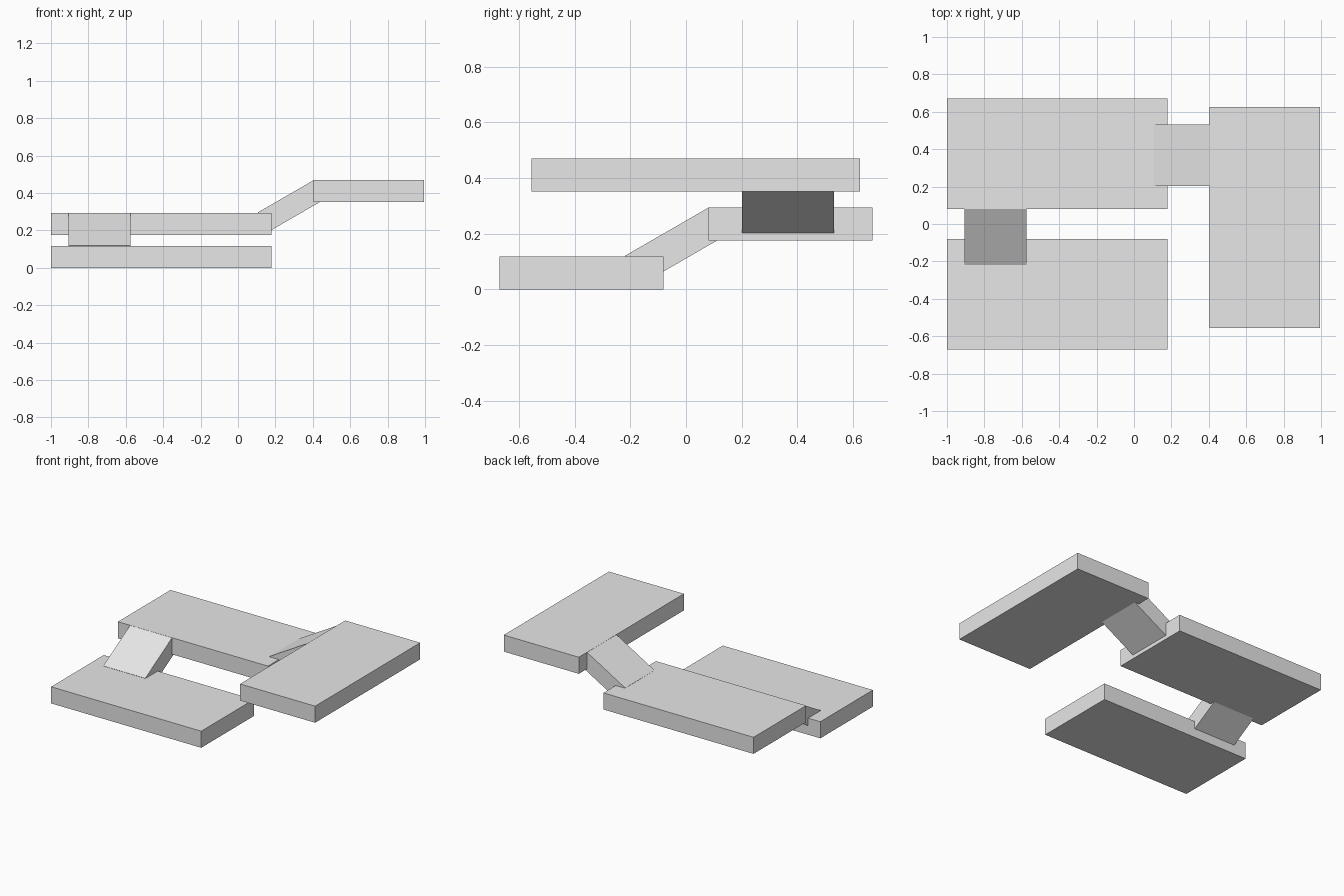
import bpy
from math import radians, cos, sin
from mathutils import Matrix, Vector

cube = bpy.data.objects.get("Cube")
if cube:
    bpy.data.objects.remove(cube, do_unlink=True)

grey = bpy.data.materials.new("light_grey")
grey.use_nodes = True
grey.diffuse_color = (0.8, 0.8, 0.8, 1)
grey.node_tree.nodes["Principled BSDF"].inputs["Base Color"].default_value = (0.8, 0.8, 0.8, 1)

THICK = 0.118
SLOPE = radians(30)


def box(name, size, matrix):
    """Flat-shaded box with its size and placement baked into the mesh."""
    bpy.ops.mesh.primitive_cube_add(size=1)
    ob = bpy.context.object
    ob.name = name
    ob.data.transform(matrix @ Matrix.Diagonal((*size, 1)))
    ob.data.materials.append(grey)
    return ob


def platform(name, x, y, bottom, width, depth):
    centre = Vector((x, y, bottom + THICK / 2))
    return box(name, (width, depth, THICK), Matrix.Translation(centre))


def ramp(name, top_edge, turn):
    """Sloped slab descending from the middle of its upper edge."""
    length, width = 0.346, 0.33
    # Local frame: descends towards -y, then turned about z
    centre = Vector((0, -length / 2, -THICK / 2))
    matrix = (Matrix.Translation(top_edge) @ Matrix.Rotation(turn, 4, 'Z')
              @ Matrix.Rotation(SLOPE, 4, 'X') @ Matrix.Translation(centre))
    return box(name, (width, length, THICK), matrix)


# Three stepped platforms
platform("lower_platform", -0.41, -0.375, 0, 1.18, 0.59)
platform("middle_platform", -0.41, 0.375, 0.176, 1.18, 0.59)
platform("upper_platform", 0.70, 0.035, 0.352, 0.59, 1.18)

# Ramps joining each platform to the next
ramp("lower_ramp", Vector((-0.74, 0.08, 0.293)), 0)
ramp("upper_ramp", Vector((0.405, 0.367, 0.469)), radians(-90))
